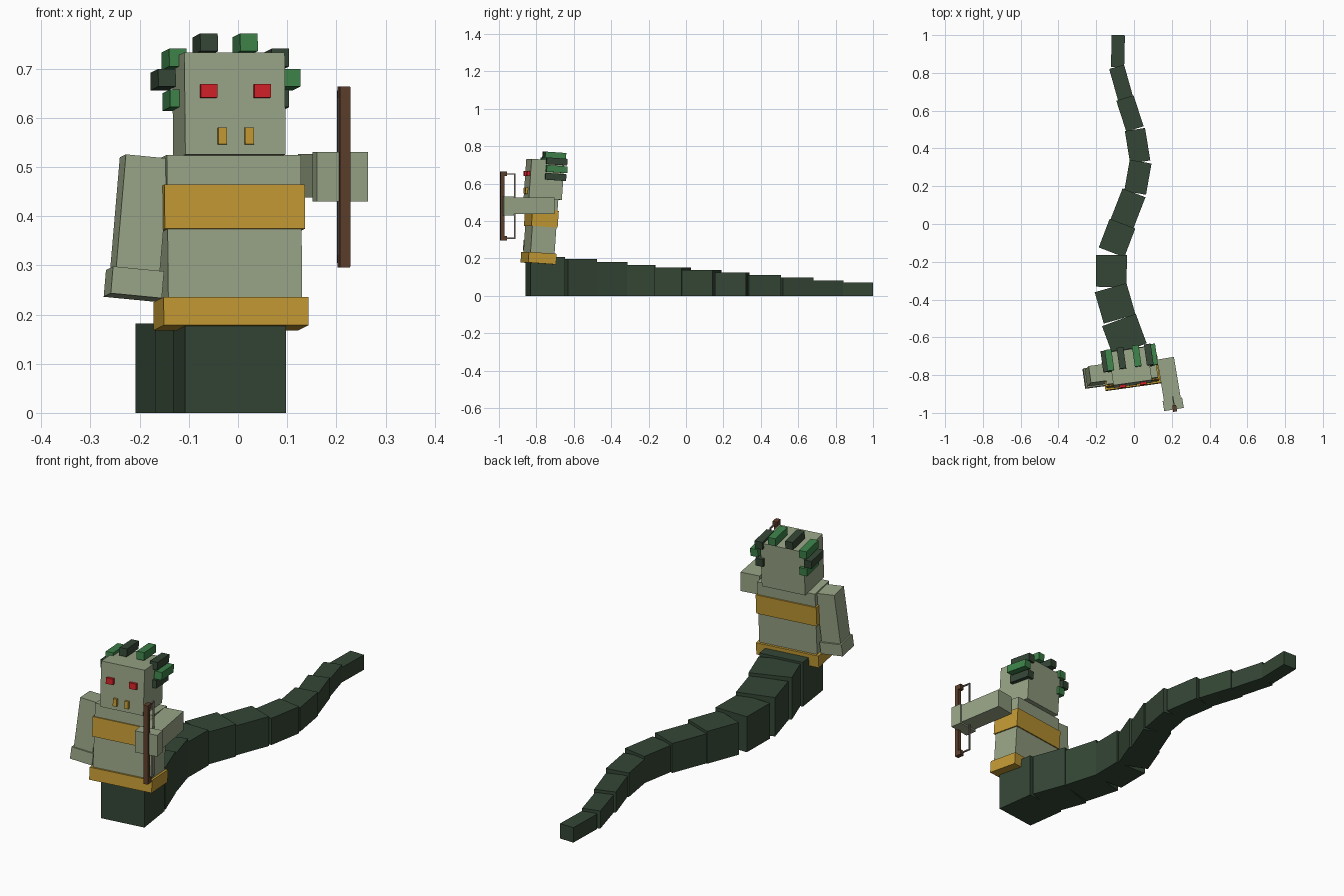
import bpy, bmesh, math
from mathutils import Matrix, Vector

if "Cube" in bpy.data.objects:
    bpy.data.objects.remove(bpy.data.objects["Cube"])


def mat(name, rgb):
    m = bpy.data.materials.new(name)
    lin = [(c / 255 / 12.92) if c < 10 else ((c / 255 + 0.055) / 1.055) ** 2.4 for c in rgb]
    m.diffuse_color = (*lin, 1)
    m.use_nodes = True
    m.node_tree.nodes["Principled BSDF"].inputs["Base Color"].default_value = m.diffuse_color
    return m


SKIN = mat("sage skin", (152, 164, 134))
SCALE = mat("dark green scales", (52, 70, 53))
GREEN = mat("bright green", (62, 130, 74))
GOLD = mat("gold", (194, 153, 52))
RED = mat("red", (208, 33, 39))
WOOD = mat("brown wood", (94, 64, 44))
STRING = mat("grey string", (120, 112, 104))


def box(name, size, center, material, frame=Matrix()):
    """Box with given size, centred at a point inside a frame."""
    bm = bmesh.new()
    bmesh.ops.create_cube(bm, size=1)
    bm.transform(Matrix.Translation(center) @ Matrix.Diagonal((*size, 1)))
    me = bpy.data.meshes.new(name)
    bm.to_mesh(me)
    bm.free()
    me.materials.append(material)
    ob = bpy.data.objects.new(name, me)
    ob.matrix_world = frame
    bpy.context.collection.objects.link(ob)
    return ob


def beam(name, a, b, width, height, material):
    """Horizontal box running from point a to point b."""
    a, b = Vector(a), Vector(b)
    d = b - a
    frame = Matrix.Translation((a + b) / 2) @ Matrix.Rotation(math.atan2(d.y, d.x), 4, 'Z')
    return box(name, (d.length, width, height), (0, 0, 0), material, frame)


# Snake tail: (back x, back y, front x, front y, width, height)
tail = [
    (-0.083, 1.00, -0.087, 0.83, 0.070, 0.070),
    (-0.092, 0.832, -0.045, 0.665, 0.082, 0.083),
    (-0.048, 0.667, 0.005, 0.503, 0.096, 0.097),
    (0.005, 0.500, 0.033, 0.328, 0.108, 0.112),
    (0.035, 0.330, 0.006, 0.165, 0.117, 0.125),
    (0.000, 0.165, -0.064, 0.000, 0.130, 0.138),
    (-0.061, 0.002, -0.119, -0.150, 0.145, 0.151),
    (-0.119, -0.164, -0.121, -0.333, 0.163, 0.166),
    (-0.124, -0.337, -0.076, -0.503, 0.175, 0.182),
    (-0.080, -0.508, -0.022, -0.665, 0.190, 0.197),
    (-0.030, -0.660, -0.005, -0.845, 0.207, 0.207),
]
for i, (bx, by, fx, fy, w, h) in enumerate(tail):
    beam(f"tail_segment_{i + 1}", (bx, by, h / 2), (fx, fy, h / 2), w, h, SCALE)

# Upper body frame: turned a little and leaning back
body = (Matrix.Translation((-0.014, -0.79, 0.173))
        @ Matrix.Rotation(math.radians(8), 4, 'Z')
        @ Matrix.Rotation(math.radians(-4), 4, 'X'))

box("torso", (0.275, 0.13, 0.346), (0, 0, 0.175), SKIN, body)
box("waist_belt", (0.297, 0.15, 0.057), (0, 0, 0.0285), GOLD, body)
box("chest_band", (0.288, 0.142, 0.09), (0, 0, 0.242), GOLD, body)
box("head", (0.206, 0.178, 0.208), (0, 0, 0.451), SKIN, body)

# Eyes and fangs
for side, s in (("left", -1), ("right", 1)):
    box(f"eye_{side}", (0.034, 0.026, 0.027), (s * 0.055, -0.09, 0.476), RED, body)
    box(f"fang_{side}", (0.018, 0.022, 0.034), (s * 0.0275, -0.09, 0.384), GOLD, body)

# Snake hair: blocks in an arch round the back of the head
locks = [(-0.104, 0.467, GREEN), (-0.128, 0.509, SCALE), (-0.105, 0.550, GREEN),
         (-0.041, 0.581, SCALE), (0.041, 0.581, GREEN), (0.105, 0.550, SCALE),
         (0.128, 0.509, GREEN), (0.104, 0.467, SCALE)]
for i, (x, z, m) in enumerate(locks):
    box(f"hair_lock_{i + 1}", (0.036, 0.112, 0.036), (x, 0.046, z), m, body)

# Hanging arm, tilted outward from the shoulder
hang = body @ Matrix.Translation((-0.174, 0, 0.346)) @ Matrix.Rotation(math.radians(5.5), 4, 'Y')
box("hanging_arm", (0.09, 0.09, 0.235), (0, 0, -0.1175), SKIN, hang)
box("hanging_hand", (0.105, 0.105, 0.055), (0, 0, -0.258), SKIN, hang)

# Raised arm pointing forward, with its hand
reach = Matrix.Translation((0.212, -0.982, 0.48)) @ Matrix.Rotation(math.radians(9.5), 4, 'Z')
box("raised_arm", (0.09, 0.225, 0.088), (0, 0.1625, 0.002), SKIN, reach)
box("raised_hand", (0.105, 0.055, 0.1), (0, 0.0275, 0), SKIN, reach)

# Bow held in the raised hand
box("bow_stave", (0.021, 0.02, 0.365), (0.004, -0.002, 0), WOOD, reach)
for name, s in (("top", 1), ("bottom", -1)):
    box(f"bow_tip_{name}", (0.021, 0.034, 0.024), (0.004, 0.006, s * 0.172), WOOD, reach)
    box(f"string_end_{name}", (0.006, 0.05, 0.006), (0.004, 0.043, s * 0.172), STRING, reach)
box("bow_string", (0.006, 0.006, 0.35), (0.004, 0.066, 0), STRING, reach)
